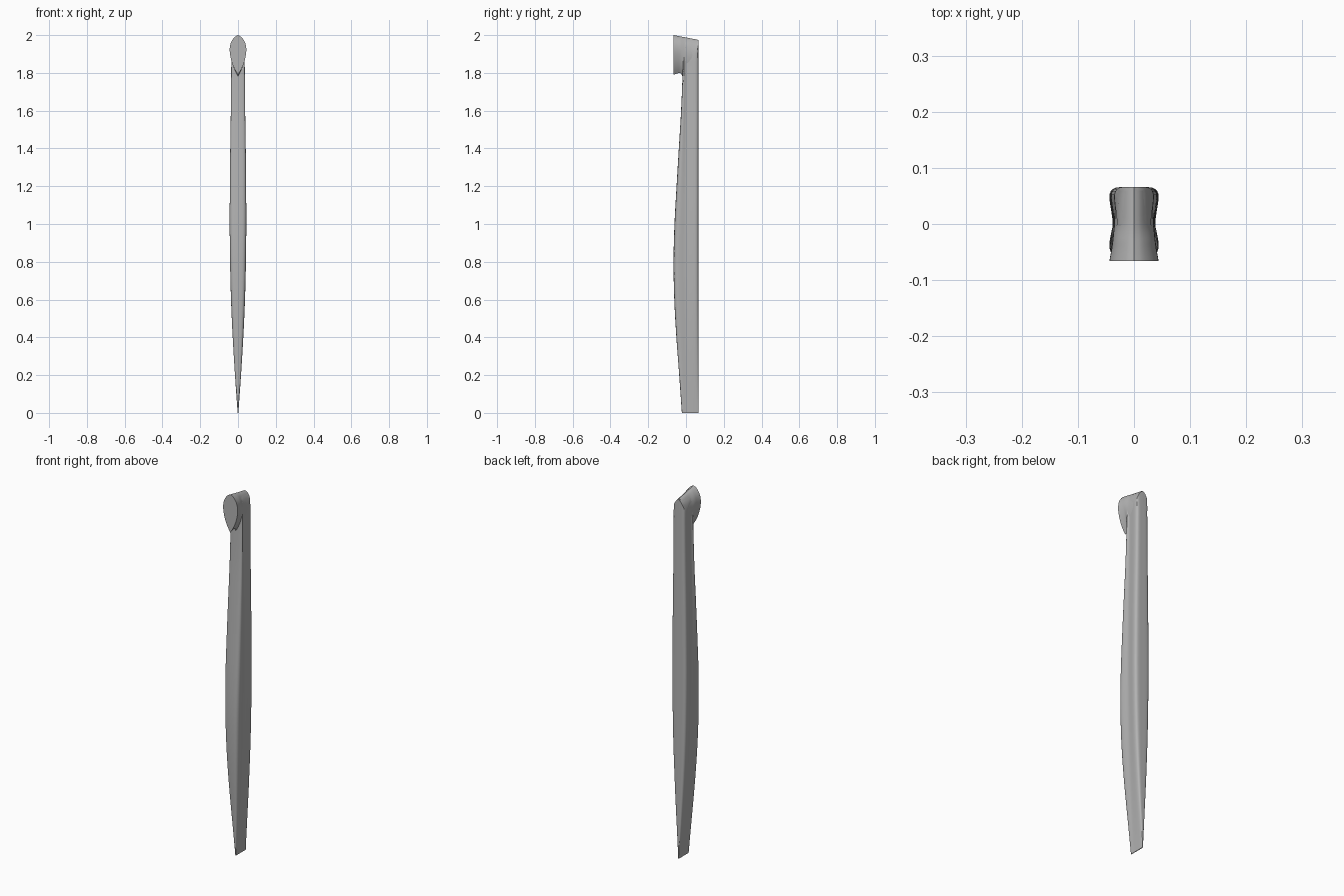
import bpy, bmesh
from mathutils import Vector

cube = bpy.data.objects.get("Cube")
if cube:
    bpy.data.objects.remove(cube, do_unlink=True)

mat = bpy.data.materials.new("satin grey")
mat.use_nodes = True
grey = (0.45, 0.45, 0.45, 1)
mat.diffuse_color = grey
mat.node_tree.nodes["Principled BSDF"].inputs["Base Color"].default_value = grey

BACK = 0.066


def lerp_table(table, x):
    for (a, p), (b, q) in zip(table, table[1:]):
        if x <= b:
            return p + (q - p) * (x - a) / (b - a)
    return table[-1][1]


def smooth_curve(points, steps=4):
    """Catmull-Rom pass through a few control tuples."""
    pts = [Vector(p) for p in points]
    pts = [2 * pts[0] - pts[1]] + pts + [2 * pts[-1] - pts[-2]]
    out = []
    for a, b, c, d in zip(pts, pts[1:], pts[2:], pts[3:]):
        for i in range(steps):
            t = i / steps
            out.append(0.5 * (2 * b + (c - a) * t + (2 * a - 5 * b + 4 * c - d) * t**2
                              + (3 * b - a - 3 * c + d) * t**3))
    return out + [pts[-2]]


def mirror_loop(half):
    """Close a half outline by mirroring it across x = 0."""
    return half + [(-x, v) for x, v in reversed(half[1:-1])]


def loft(name, rings):
    bm = bmesh.new()
    loops = [[bm.verts.new(co) for co in ring] for ring in rings]
    n = len(loops[0])
    for lo, hi in zip(loops, loops[1:]):
        for i in range(n):
            j = (i + 1) % n
            bm.faces.new((lo[i], lo[j], hi[j], hi[i]))
    bm.faces.new(loops[0])
    bm.faces.new(loops[-1])
    bmesh.ops.remove_doubles(bm, verts=bm.verts, dist=0.00005)
    bmesh.ops.recalc_face_normals(bm, faces=bm.faces)
    mesh = bpy.data.meshes.new(name)
    bm.to_mesh(mesh)
    bm.free()
    mesh.materials.append(mat)
    obj = bpy.data.objects.new(name, mesh)
    bpy.context.collection.objects.link(obj)
    bpy.ops.object.select_all(action="DESELECT")
    obj.select_set(True)
    bpy.context.view_layer.objects.active = obj
    bpy.ops.object.shade_smooth_by_angle(angle=0.6)
    return obj


# Teardrop outline: width share, drop below the peak as a share of the height
DROP = [(0, 0), (0.35, 0.04), (0.68, 0.12), (0.9, 0.22), (1, 0.35),
        (0.95, 0.5), (0.75, 0.68), (0.42, 0.85), (0, 1)]


def peak(y):
    return 2.0 - 0.19 * (y + BACK)


def roof(share, y):
    return peak(y) - 0.21 * lerp_table(DROP[:5], abs(share)) - 0.0015


# Handle section: width share, depth share (-1 front, 0 waist, 1 back)
SECTION = mirror_loop([(p.x, p.y) for p in smooth_curve(
    [(0, -1), (0.4, -0.99), (0.72, -0.95), (0.93, -0.82), (1, -0.6), (0.92, -0.25),
     (0.86, 0), (0.91, 0.3), (1, 0.7), (0.94, 0.89), (0.74, 0.98), (0.4, 1), (0, 1)], 2)])


def section(width, front):
    return [(x * width, d * (BACK if d > 0 else -front)) for x, d in SECTION]


# Handle stations: height, half width, front depth
stations = smooth_curve([
    (0, 0.002, -0.022), (0.2, 0.016, -0.036), (0.4, 0.028, -0.051), (0.6, 0.037, -0.062),
    (0.8, 0.042, -0.066), (1.0, 0.044, -0.061), (1.2, 0.043, -0.050), (1.4, 0.041, -0.038),
    (1.6, 0.038, -0.026), (1.8, 0.036, -0.018), (1.87, 0.0355, -0.017)])
rings = [[(x, y, z) for x, y in section(w, f)] for z, w, f in stations]

# Ridged top of the handle, closing in towards the centre line
top = section(0.035, -0.017)
for k in (1, 0.8, 0.6, 0.4, 0.2, 0):
    rings.append([(x * k, y, roof(x * k / 0.035, y)) for x, y in top])
loft("handle", rings)

# Teardrop head: depth, half width, lowest height
outline = mirror_loop([(p.x, p.y) for p in smooth_curve(DROP, 3)])
head = smooth_curve([(-0.066, 0.044, 1.79), (-0.045, 0.040, 1.797), (-0.03, 0.038, 1.80),
                     (-0.02, 0.037, 1.785), (0, 0.035, 1.75), (0.03, 0.034, 1.75),
                     (0.06, 0.033, 1.75)], 3)
loft("head", [[(x * w, y, peak(y) - d * (peak(y) - low)) for x, d in outline]
              for y, w, low in head])
